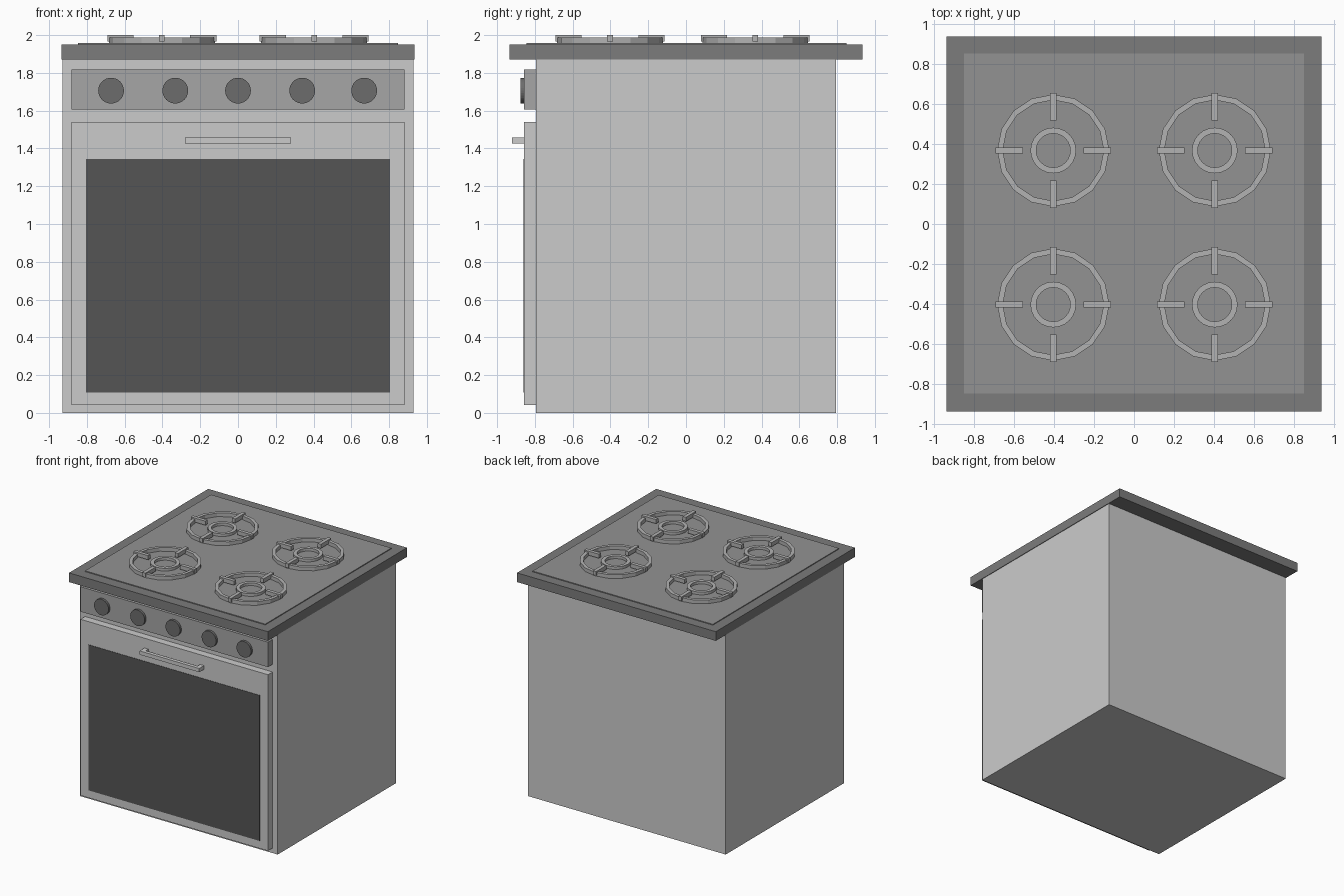
import bpy, bmesh, math
from mathutils import Matrix

if "Cube" in bpy.data.objects:
    bpy.data.objects.remove(bpy.data.objects["Cube"])


def grey(name, v):
    m = bpy.data.materials.new(name)
    m.diffuse_color = (v, v, v, 1)
    m.use_nodes = True
    m.node_tree.nodes["Principled BSDF"].inputs["Base Color"].default_value = m.diffuse_color
    return m


GLASS = grey("black_glass", 0.09)
KNOB = grey("knob_black", 0.15)
FRAME = grey("dark_frame", 0.20)
PLATE = grey("dark_plate", 0.29)
PANEL = grey("panel_grey", 0.38)
IRON = grey("grate_grey", 0.45)
STEEL = grey("handle_grey", 0.52)


def make(name, bm, mat=None):
    bmesh.ops.recalc_face_normals(bm, faces=bm.faces)
    me = bpy.data.meshes.new(name)
    bm.to_mesh(me)
    bm.free()
    ob = bpy.data.objects.new(name, me)
    bpy.context.collection.objects.link(ob)
    if mat:
        me.materials.append(mat)
    return ob


def add_box(bm, x0, x1, y0, y1, z0, z1, rot=Matrix()):
    m = Matrix.Translation(((x0 + x1) / 2, (y0 + y1) / 2, (z0 + z1) / 2))
    s = Matrix.Diagonal((x1 - x0, y1 - y0, z1 - z0, 1))
    bmesh.ops.create_cube(bm, size=1, matrix=rot @ m @ s)


def box(name, dims, mat=None):
    bm = bmesh.new()
    add_box(bm, *dims)
    return make(name, bm, mat)


def add_ring(bm, r_in, r_out, z0, z1, n):
    # rectangular cross-section swept around z
    prof = [(r_in, z0), (r_out, z0), (r_out, z1), (r_in, z1)]
    loops = []
    for i in range(n):
        a = math.tau * i / n
        loops.append([bm.verts.new((r * math.cos(a), r * math.sin(a), z)) for r, z in prof])
    for i in range(n):
        p, q = loops[i], loops[(i + 1) % n]
        for j in range(4):
            k = (j + 1) % 4
            bm.faces.new((p[j], q[j], q[k], p[k]))


# cabinet and cooktop
box("oven_body", (-0.93, 0.93, -0.795, 0.795, 0, 1.872))
box("cooktop_frame", (-0.935, 0.935, -0.935, 0.935, 1.872, 1.95), FRAME)
box("cooktop_plate", (-0.848, 0.848, -0.845, 0.85, 1.94, 1.957), PLATE)

# front: control panel, door and window
box("control_panel", (-0.882, 0.882, -0.857, -0.79, 1.605, 1.817), PANEL)
box("oven_door", (-0.882, 0.882, -0.857, -0.79, 0.042, 1.54))
box("door_window", (-0.805, 0.805, -0.86, -0.84, 0.107, 1.345), GLASS)

# door handle: bar on two end posts
bm = bmesh.new()
add_box(bm, -0.28, 0.28, -0.922, -0.892, 1.425, 1.457)
for s in (-1, 1):
    x = s * 0.262
    add_box(bm, x - 0.018, x + 0.018, -0.892, -0.85, 1.425, 1.457)
make("door_handle", bm, STEEL)

# control knobs
for i, x in enumerate((-0.672, -0.332, 0, 0.34, 0.668)):
    bm = bmesh.new()
    m = Matrix.Translation((x, -0.86, 1.706)) @ Matrix.Rotation(math.pi / 2, 4, 'X')
    bmesh.ops.create_cone(bm, cap_ends=True, segments=32, radius1=0.068,
                          radius2=0.068, depth=0.034, matrix=m)
    make(f"knob_{i + 1}", bm, KNOB)

# burners: outer grate ring, burner ring and four prongs
for i, (x, y) in enumerate([(x, y) for x in (-0.403, 0.403) for y in (-0.402, 0.367)]):
    bm = bmesh.new()
    add_ring(bm, 0.252, 0.28, 1.955, 1.988, 16)
    add_ring(bm, 0.085, 0.114, 1.955, 1.98, 24)
    for k in range(4):
        add_box(bm, 0.15, 0.288, -0.015, 0.015, 1.965, 2.0,
                Matrix.Rotation(k * math.pi / 2, 4, 'Z'))
    ob = make(f"burner_grate_{i + 1}", bm, IRON)
    ob.location = (x, y, 0)
